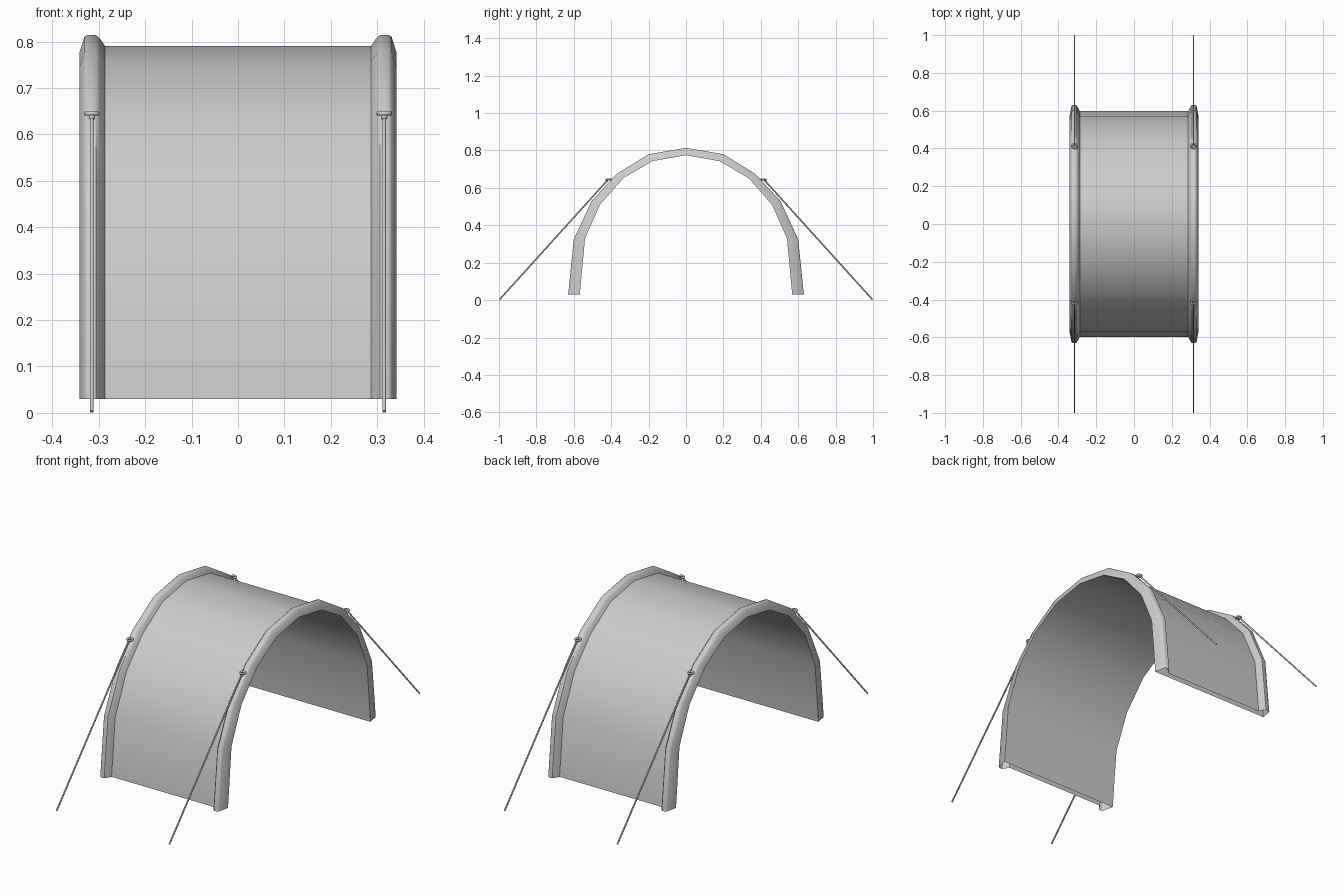
import bpy, bmesh, math
from mathutils import Vector

if "Cube" in bpy.data.objects:
    bpy.data.objects.remove(bpy.data.objects["Cube"])

# Half profiles (y, z), foot to crown: rib crest, sheet top skin, inner lining
CREST = [(.63, .03), (.60, .325), (.505, .53), (.37, .675), (.20, .78), (0, .814)]
SKIN = [(.598, .03), (.569, .32), (.477, .52), (.349, .658), (.19, .758), (0, .791)]
INNER = [(.568, .03), (.54, .33), (.46, .51), (.335, .652), (.18, .743), (0, .775)]


def full(half):
    return [Vector(p) for p in half] + [Vector((-y, z)) for y, z in half[-2::-1]]


def smooth(ob, angle):
    bpy.ops.object.select_all(action='DESELECT')
    bpy.context.view_layer.objects.active = ob
    ob.select_set(True)
    bpy.ops.object.shade_smooth_by_angle(angle=math.radians(angle))


# Hollow arched cover: a closed cross-section lofted along the arch
crest, skin, inner = full(CREST), full(SKIN), full(INNER)
half = [(.287, 0), (.297, .65), (.306, 1), (.325, 1), (.331, .85)]
section = [(-x, t) for x, t in reversed(half)] + half
bm = bmesh.new()
rows = []
for c, s, i in zip(crest, skin, inner):
    pts = [(x, *s.lerp(c, t)) for x, t in section]
    pts += [(.342, *i), (-.342, *i)]
    rows.append([bm.verts.new(p) for p in pts])
for a, b in zip(rows, rows[1:]):
    n = len(a)
    for k in range(n):
        j = (k + 1) % n
        bm.faces.new((a[k], a[j], b[j], b[k]))
bmesh.ops.recalc_face_normals(bm, faces=bm.faces)
top = max(bm.faces, key=lambda f: f.calc_center_median().z)
if top.normal.z < 0:
    bmesh.ops.reverse_faces(bm, faces=bm.faces)
mesh = bpy.data.meshes.new("arched_cover")
bm.to_mesh(mesh)
bm.free()
cover = bpy.data.objects.new("arched_cover", mesh)
bpy.context.collection.objects.link(cover)
smooth(cover, 45)


def rod(name, a, b, radius, sides=6):
    a, b = Vector(a), Vector(b)
    d = b - a
    bpy.ops.mesh.primitive_cylinder_add(vertices=sides, radius=radius,
                                        depth=d.length, location=(a + b) / 2)
    ob = bpy.context.object
    ob.name = name
    ob.rotation_euler = d.to_track_quat('Z', 'Y').to_euler()
    smooth(ob, 65)


# Guy ropes with a ring and knot where each meets its rib
for sx, xn in ((-1, "left"), (1, "right")):
    for sy, yn in ((-1, "front"), (1, "back")):
        x = sx * .315
        rod(f"guy_rope_{yn}_{xn}", (x, sy * .418, .643), (x, sy * .997, .003), .004)
        bpy.ops.mesh.primitive_torus_add(major_segments=14, minor_segments=6,
                                         major_radius=.0125, minor_radius=.005,
                                         location=(x, sy * .413, .645))
        ring = bpy.context.object
        ring.name = f"rope_ring_{yn}_{xn}"
        smooth(ring, 80)
        bpy.ops.mesh.primitive_uv_sphere_add(segments=8, ring_count=6, radius=.007,
                                             location=(x, sy * .424, .637))
        knot = bpy.context.object
        knot.name = f"rope_knot_{yn}_{xn}"
        smooth(knot, 80)
